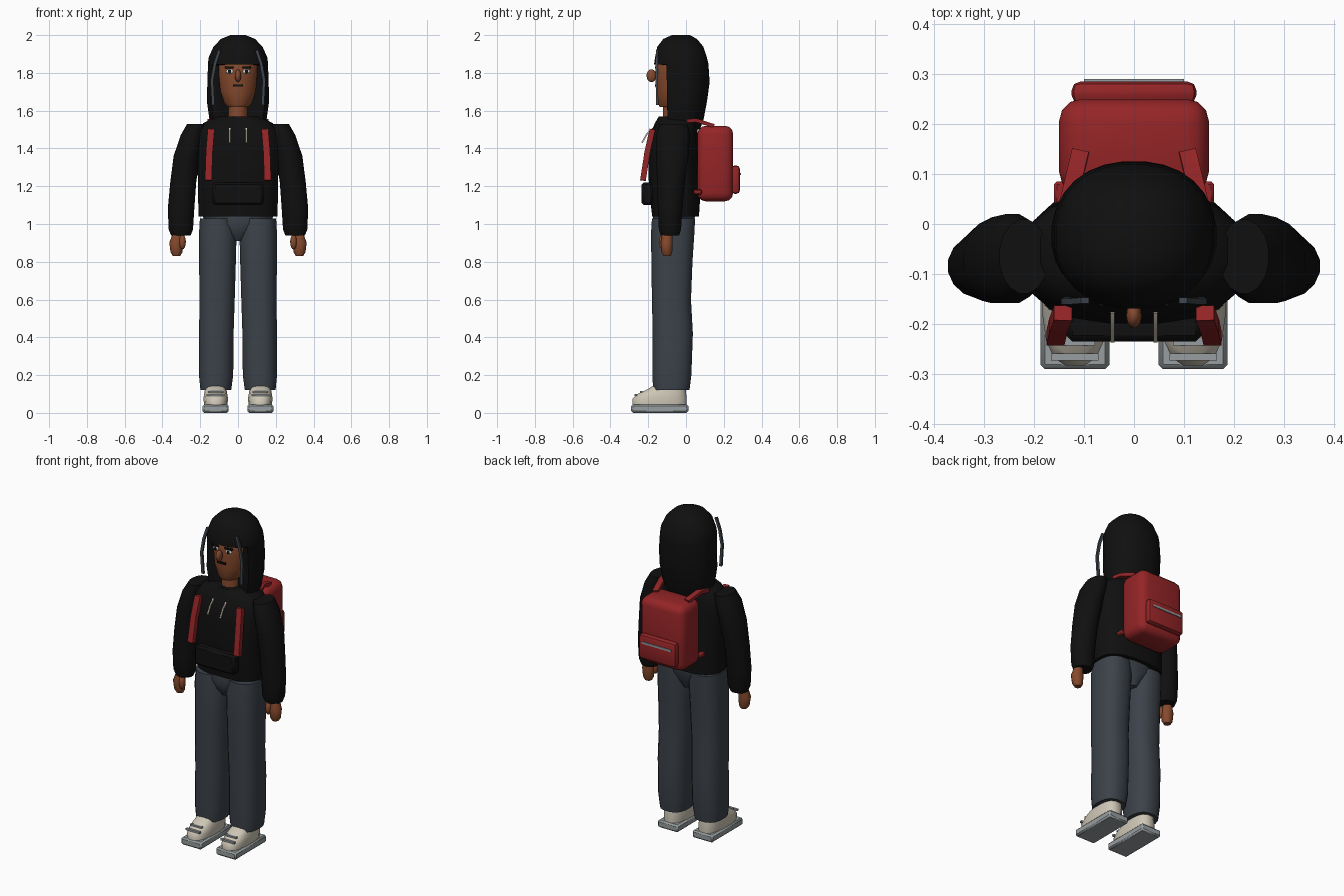
import bpy, bmesh, math
from mathutils import Vector


def mat(name, *c):
    m = bpy.data.materials.new(name)
    m.diffuse_color = (*c, 1)
    return m


BLACK = mat("black", 0.005, 0.005, 0.005)
SKIN = mat("skin", 0.24, 0.068, 0.026)
RED = mat("red", 0.30, 0.018, 0.02)
DENIM = mat("denim", 0.045, 0.055, 0.068)
CREAM = mat("cream", 0.62, 0.57, 0.47)
SOLE = mat("sole_grey", 0.31, 0.34, 0.35)
STEEL = mat("steel", 0.05, 0.062, 0.075)
WHITE = mat("white", 0.8, 0.8, 0.8)


def finish(bm, name, m, angle=40):
    bmesh.ops.recalc_face_normals(bm, faces=bm.faces[:])
    me = bpy.data.meshes.new(name)
    bm.to_mesh(me)
    bm.free()
    ob = bpy.data.objects.new(name, me)
    bpy.context.collection.objects.link(ob)
    me.materials.append(m)
    bpy.ops.object.select_all(action='DESELECT')
    ob.select_set(True)
    bpy.context.view_layer.objects.active = ob
    bpy.ops.object.shade_smooth_by_angle(angle=math.radians(angle))
    return ob


def loft(name, m, rings, n=16, power=2.0, s=1, front=None):
    """Stacked rounded sections (z, x0, x1, y0, y1); front limits y by x and z."""
    bm = bmesh.new()
    loops = []
    for i, (z, x0, x1, y0, y1) in enumerate(rings):
        loop = []
        for k in range(n):
            a = 2 * math.pi * (k + 0.5) / n
            c, d = math.cos(a), math.sin(a)
            x = (x0 + x1) / 2 + (x1 - x0) / 2 * math.copysign(abs(c) ** (2 / power), c)
            y = (y0 + y1) / 2 + (y1 - y0) / 2 * math.copysign(abs(d) ** (2 / power), d)
            if front:
                y = max(y, front(x, z))
            loop.append(bm.verts.new((s * x, y, z)))
        loops.append(loop)
    for a, b in zip(loops, loops[1:]):
        for k in range(n):
            bm.faces.new((a[k], a[(k + 1) % n], b[(k + 1) % n], b[k]))
    bm.faces.new(loops[0])
    bm.faces.new(loops[-1])
    return finish(bm, name, m, 45)


def box(name, m, c, size, bevel=0.0, seg=2):
    bm = bmesh.new()
    bmesh.ops.create_cube(bm, size=1)
    for v in bm.verts:
        v.co = Vector(c) + Vector(v.co[i] * size[i] for i in range(3))
    if bevel:
        bmesh.ops.bevel(bm, geom=bm.edges[:], offset=bevel, segments=seg,
                        profile=0.5, affect='EDGES')
    return finish(bm, name, m)


def ball(name, m, c, r, u=12, v=8):
    bm = bmesh.new()
    bmesh.ops.create_uvsphere(bm, u_segments=u, v_segments=v, radius=1)
    for p in bm.verts:
        p.co = Vector(c) + Vector(p.co[i] * r[i] for i in range(3))
    return finish(bm, name, m, 60)


def band(name, m, pts, w, t, s=1):
    """Flat band along points: w across x, t thick."""
    bm = bmesh.new()
    P = [Vector((s * p[0], p[1], p[2])) for p in pts]
    rows = []
    for i, p in enumerate(P):
        d = (P[min(i + 1, len(P) - 1)] - P[max(i - 1, 0)]).normalized()
        side = Vector((1, 0, 0))
        side = (side - d * side.dot(d)).normalized()
        up = d.cross(side)
        rows.append([bm.verts.new(p + side * a * w / 2 + up * b * t / 2)
                     for a, b in ((-1, -1), (1, -1), (1, 1), (-1, 1))])
    for a, b in zip(rows, rows[1:]):
        for k in range(4):
            bm.faces.new((a[k], a[(k + 1) % 4], b[(k + 1) % 4], b[k]))
    bm.faces.new(rows[0])
    bm.faces.new(rows[-1])
    return finish(bm, name, m, 30)


# Torso of the hoodie, collar and front pouch
loft("hoodie_torso", BLACK, [
    (1.04, -.21, .21, -.18, .07), (1.12, -.213, .213, -.19, .075),
    (1.25, -.215, .215, -.2, .07), (1.4, -.225, .225, -.2, .065),
    (1.49, -.22, .22, -.185, .062), (1.535, -.185, .185, -.165, .06),
    (1.57, -.11, .11, -.145, .05)], n=20, power=2.5)
box("hoodie_pouch", BLACK, (0, -.205, 1.16), (.27, .06, .12), .012, 1)
# Hips
loft("hips", DENIM, [
    (.91, -.035, .035, -.14, .01), (.95, -.08, .08, -.17, .03),
    (1.0, -.17, .17, -.18, .045), (1.05, -.195, .195, -.175, .05)])
# Head and neck
loft("neck", SKIN, [(1.53, -.055, .055, -.125, .0), (1.66, -.05, .05, -.122, .0)], n=12)
loft("head", SKIN, [
    (1.62, -.055, .055, -.14, .0), (1.64, -.075, .075, -.15, .03),
    (1.7, -.1, .1, -.158, .06), (1.78, -.111, .111, -.161, .08),
    (1.85, -.113, .113, -.16, .08), (1.92, -.09, .09, -.13, .06)], n=20)
ball("nose", SKIN, (0, -.183, 1.785), (.016, .026, .034))
box("mouth", BLACK, (0, -.16, 1.733), (.055, .01, .012))


# Long hair with a straight fringe above the face opening
def face_opening(x, z):
    return -.2 if z > 1.842 else -.12 + .07 * max(0, 1 - abs(x) / .165)


loft("hair", BLACK, [
    (1.5, -.14, .14, -.13, .075), (1.56, -.153, .153, -.15, .095),
    (1.65, -.166, .166, -.16, .112), (1.75, -.163, .163, -.165, .126),
    (1.84, -.16, .16, -.167, .12), (1.845, -.16, .16, -.17, .12),
    (1.88, -.157, .157, -.165, .112), (1.94, -.13, .13, -.152, .092),
    (1.98, -.09, .09, -.12, .058), (2.0, -.04, .04, -.075, .02)],
    n=28, power=2.2, front=face_opening)

# Backpack
box("backpack", RED, (0, .155, 1.32), (.30, .19, .40), .045, 3)
box("backpack_pocket", RED, (0, .2625, 1.235), (.25, .045, .15), .018, 2)
box("pocket_zip", SOLE, (0, .287, 1.265), (.2, .006, .012))

for s, side in ((-1, "left"), (1, "right")):
    # Face details
    ball(side + "_eye", WHITE, (s * .042, -.151, 1.808), (.022, .008, .013))
    ball(side + "_pupil", BLACK, (s * .045, -.158, 1.808), (.009, .005, .011), 8, 6)
    box(side + "_brow", BLACK, (s * .045, -.157, 1.829), (.05, .014, .009))
    band(side + "_hair_strand", STEEL, [(.098, -.153, 1.92), (.122, -.155, 1.85),
         (.138, -.155, 1.76), (.131, -.152, 1.63)], .016, .012, s)
    # Sleeve and hand
    loft(side + "_sleeve", BLACK, [
        (.94, .25, .355, -.135, -.035), (.97, .237, .368, -.145, -.025),
        (1.08, .23, .373, -.15, -.018), (1.22, .22, .36, -.155, -.005),
        (1.36, .2, .342, -.16, .015), (1.47, .18, .305, -.16, .022),
        (1.53, .17, .27, -.14, .01)], s=s)
    loft(side + "_hand", SKIN, [
        (.83, .305, .345, -.12, -.08), (.85, .294, .358, -.13, -.072),
        (.9, .29, .365, -.135, -.07), (.955, .3, .345, -.125, -.07)], n=12, s=s)
    ball(side + "_thumb", SKIN, (s * .294, -.122, .905), (.018, .022, .04))
    # Trouser leg
    loft(side + "_leg", DENIM, [
        (.12, .035, .2, -.175, .02), (.2, .024, .208, -.18, .03),
        (.42, .022, .207, -.178, .038), (.6, .016, .206, -.182, .028),
        (.8, .01, .207, -.185, .036), (.95, .006, .208, -.187, .046),
        (1.03, .02, .203, -.182, .05)], power=2.5, s=s)
    # Shoe
    box(side + "_sole", SOLE, (s * .118, -.139, .0225), (.138, .302, .045), .009, 1)
    loft(side + "_shoe", CREAM, [
        (.04, .055, .18, -.285, .005), (.075, .052, .184, -.285, .005),
        (.1, .056, .18, -.26, .003), (.125, .06, .176, -.205, 0),
        (.15, .066, .17, -.165, -.005)], power=2.7, s=s)
    box(side + "_lace", SOLE, (s * .118, -.266, .094), (.095, .014, .011))
    box(side + "_upper_lace", SOLE, (s * .118, -.236, .112), (.08, .014, .009))
    # Hoodie cord and backpack straps
    band(side + "_cord", CREAM, [(.043, -.175, 1.505), (.043, -.205, 1.48),
         (.043, -.233, 1.43)], .008, .008, s)
    band(side + "_front_strap", RED, [(.142, -.178, 1.5), (.152, -.205, 1.38),
         (.157, -.228, 1.23)], .036, .03, s)
    band(side + "_shoulder_strap", RED, [(.145, .0, 1.545), (.13, .05, 1.55),
         (.107, .145, 1.52)], .034, .02, s)
    box(side + "_strap_anchor", RED, (s * .145, .06, 1.17), (.03, .05, .025), .006, 1)
